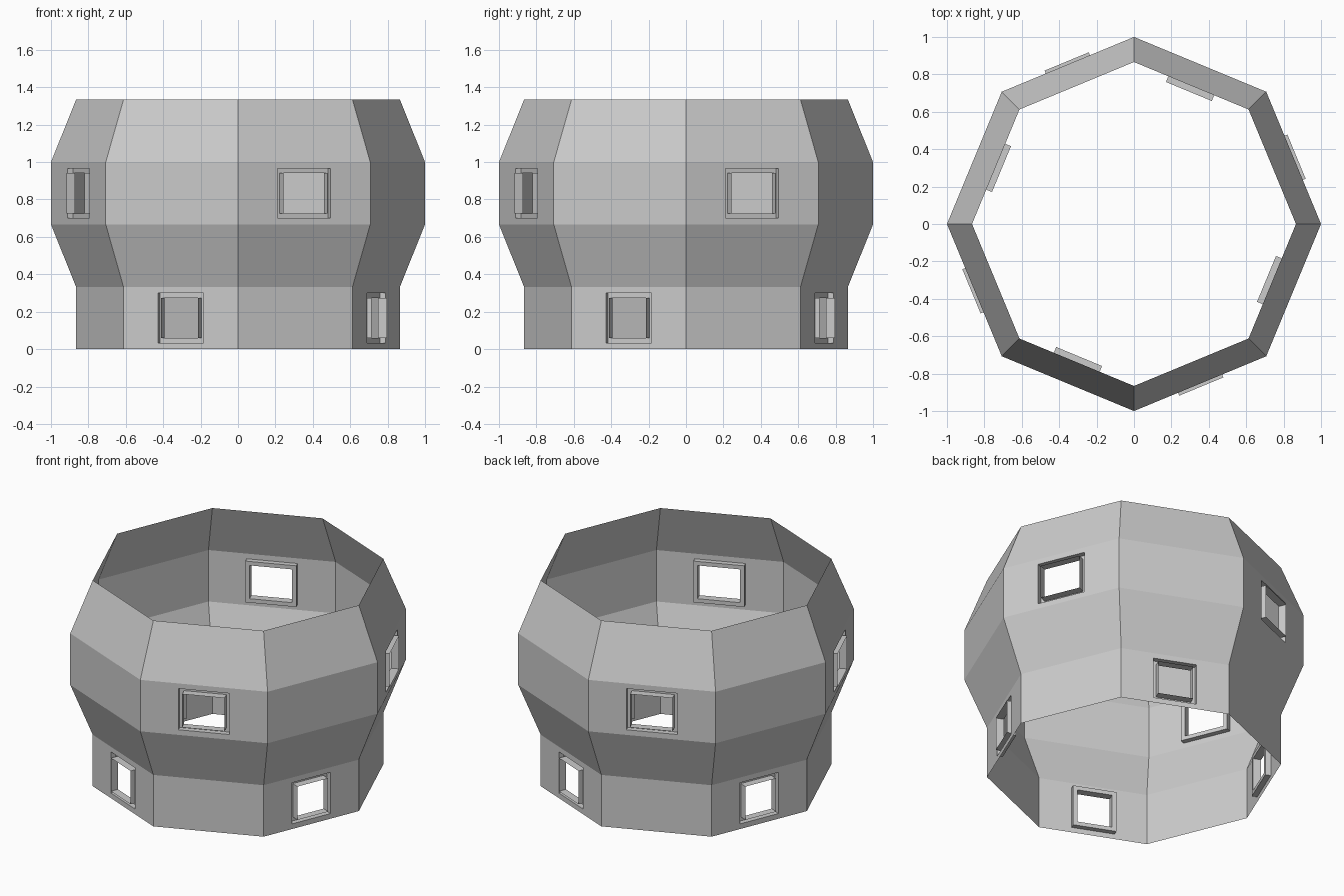
import bpy, bmesh
from math import sin, cos, radians
from mathutils import Vector

if "Cube" in bpy.data.objects:
    bpy.data.objects.remove(bpy.data.objects["Cube"])

SIDES = 8
PROFILE = [(0.866, 0.0), (0.866, 1/3), (1.0, 2/3), (1.0, 1.0), (0.866, 4/3)]  # radius, height


def corner(level, i):
    r, z = PROFILE[level]
    a = radians(45 * i)
    return Vector((r * cos(a), r * sin(a), z))


def window_loop(level, i, margin, depth):
    """Rectangle centred on a wall panel, shrunk by margin, moved along the normal."""
    a, b, c = corner(level, i), corner(level, i + 1), corner(level + 1, i)
    u, v = b - a, c - a
    mid = a + u / 2 + v / 2
    n = u.cross(v).normalized()
    hw, hh = 0.2 * u.length - margin, 0.4 * v.length - margin
    u.normalize()
    v.normalize()
    return [mid + u * hw * s + v * hh * t + n * depth
            for s, t in ((-1, -1), (1, -1), (1, 1), (-1, 1))]


def bridge(bm, loops):
    """Join consecutive four-point loops with quads."""
    rings = [[bm.verts.new(p) for p in loop] for loop in loops]
    for low, high in zip(rings, rings[1:]):
        for k in range(4):
            m = (k + 1) % 4
            bm.faces.new((low[k], low[m], high[m], high[k]))


def finish(bm, name):
    bmesh.ops.remove_doubles(bm, verts=bm.verts, dist=1e-5)
    me = bpy.data.meshes.new(name)
    bm.to_mesh(me)
    bm.free()
    bpy.context.collection.objects.link(bpy.data.objects.new(name, me))


# Eight-sided open wall, with openings on alternating panels of two storeys
wall = bmesh.new()
windows = []
for level in range(len(PROFILE) - 1):
    for i in range(SIDES):
        panel = [corner(level, i), corner(level, i + 1),
                 corner(level + 1, i + 1), corner(level + 1, i)]
        if (level == 0 and i % 2 == 1) or (level == 2 and i % 2 == 0):
            windows.append((level, i))
        else:
            wall.faces.new([wall.verts.new(p) for p in panel])
            continue
        bridge(wall, [panel, window_loop(level, i, 0, 0)])

# Lower windows sit on the panels left of each axis, upper ones on the right
finish(wall, "wall")

# Window frames: recess, flat ring, then a thin sleeve standing outward
for level, i in windows:
    bm = bmesh.new()
    bridge(bm, [window_loop(level, i, m, d) for m, d in
                ((0, 0), (0, -0.0333), (0.0255, -0.0333), (0.0255, 0.0167))])
    finish(bm, f"{'lower' if level == 0 else 'upper'}_window_frame_{i // 2 + 1}")
